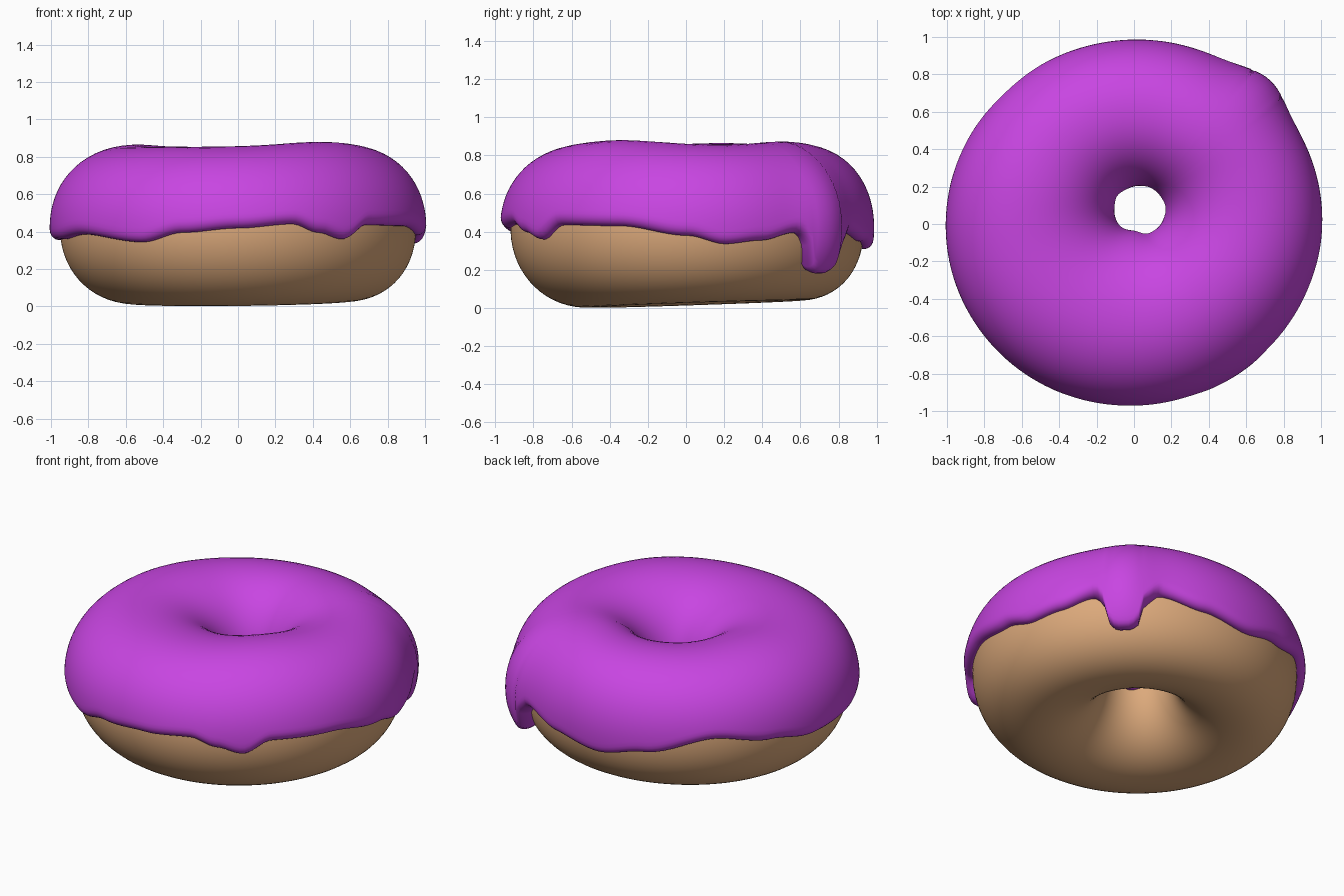
import bpy, bmesh
from math import sin, cos, pi, asin, radians, degrees, exp, sqrt, copysign

if "Cube" in bpy.data.objects:
    bpy.data.objects.remove(bpy.data.objects["Cube"])

SEGS = 216
R, A, B, ZC, N = 0.568, 0.378, 0.405, 0.42, 2.08   # tube radius, half width, half height, centre height, squareness
HOLE = (0.03, 0.065)                               # the hole sits off-centre

# lower rim of the icing outside: (angle in degrees, height)
RIM = [(0, .38), (12, .337), (24, .355), (36, .395), (39, .37), (42, .22), (44, .195), (49, .195), (51.5, .22),
       (54, .34), (59, .40), (75, .35), (93, .31), (110, .36), (135, .45), (155, .40), (173, .355),
       (195, .36), (212, .385), (238, .345), (252, .395), (270, .418), (288, .44), (297, .395),
       (306, .36), (316, .435), (338, .43), (360, .38)]


def bump(theta, centre, width):
    d = (degrees(theta) - centre + 180) % 360 - 180
    return exp(-(d / width) ** 2)


def rim_height(theta):
    d = degrees(theta) % 360
    for (a, za), (b, zb) in zip(RIM, RIM[1:]):
        if a <= d <= b:
            t = (d - a) / (b - a)
            return za + (zb - za) * t * t * (3 - 2 * t)
    return RIM[0][1]


def spow(v, e):
    return copysign(abs(v) ** e, v)


def phi_of(z):
    return asin(spow(max(-.99, min(.99, (z - ZC) / B)), N / 2))


def ring_point(theta, phi, off):
    """Point on the dough surface (phi 0 = outside, pi/2 = top, pi = hole), raised by off."""
    c, s = cos(phi), sin(phi)
    w = (1 - c) / 2
    r = R + A * spow(c, 2 / N) + off * c
    r -= .009 * (1 - w) * cos(2 * (theta - radians(115)))   # slightly oval outline
    z = ZC + B * spow(s, 2 / N) + off * s
    if s < 0:                                       # gently tilted underside
        z += s * s * (.006 - .02 * cos(theta - radians(250)))
    else:                                           # wavy top
        z += s * s * (.027 * bump(theta, -42, 35) + .02 * bump(theta, 55, 25)
                      + .012 * bump(theta, 165, 25) - .022)
    return (HOLE[0] * w + r * cos(theta), HOLE[1] * w + .006 + r * sin(theta) * .985, z)


def make_ring(name, section, colour):
    bm = bmesh.new()
    rows = []
    for i in range(SEGS):
        th = 2 * pi * i / SEGS
        rows.append([bm.verts.new(p) for p in section(th)])
    m = len(rows[0])
    for i in range(SEGS):
        a, b = rows[i], rows[(i + 1) % SEGS]
        for j in range(m):
            k = (j + 1) % m
            bm.faces.new((a[j], b[j], b[k], a[k]))
    bmesh.ops.recalc_face_normals(bm, faces=bm.faces)
    for f in bm.faces:
        f.smooth = True
    me = bpy.data.meshes.new(name)
    bm.to_mesh(me)
    bm.free()
    ob = bpy.data.objects.new(name, me)
    bpy.context.collection.objects.link(ob)
    mat = bpy.data.materials.new(name + "_colour")
    mat.diffuse_color = (*colour, 1)
    mat.use_nodes = True
    mat.node_tree.nodes["Principled BSDF"].inputs["Base Color"].default_value = mat.diffuse_color
    me.materials.append(mat)


def dough_section(th):
    return [ring_point(th, 2 * pi * (j + .5) / 64, 0) for j in range(64)]


def icing_section(th):
    lo = phi_of(rim_height(th))
    hi = pi - phi_of(.40 + .03 * sin(3 * th) + .03 * cos(5 * th))
    steps = 48
    outer, inner = [], []
    for j in range(steps + 1):
        u = (1 - cos(pi * j / steps)) / 2           # denser at the rounded rims
        phi = lo + (hi - lo) * u
        e = min(1, min(phi - lo, hi - phi) / .13)
        t = .053 - .005 * max(0, sin(phi)) ** 2
        side = max(0, cos(phi))
        t += .055 * bump(th, 47, 10) * side ** 3    # swelling above the long drip
        t += .025 * bump(th, 262, 32) * max(0, -cos(phi)) ** 2      # lump inside the hole
        outer.append(ring_point(th, phi, t * sqrt(max(0, 1 - (1 - e) ** 2)) + .002))
        if 0 < j < steps:
            inner.append(ring_point(th, phi, -.003))
    return outer + inner[::-1]


# Dough ring and the dripping icing shell on top
make_ring("dough", dough_section, (.72, .40, .20))
make_ring("icing", icing_section, (.58, .06, .76))
